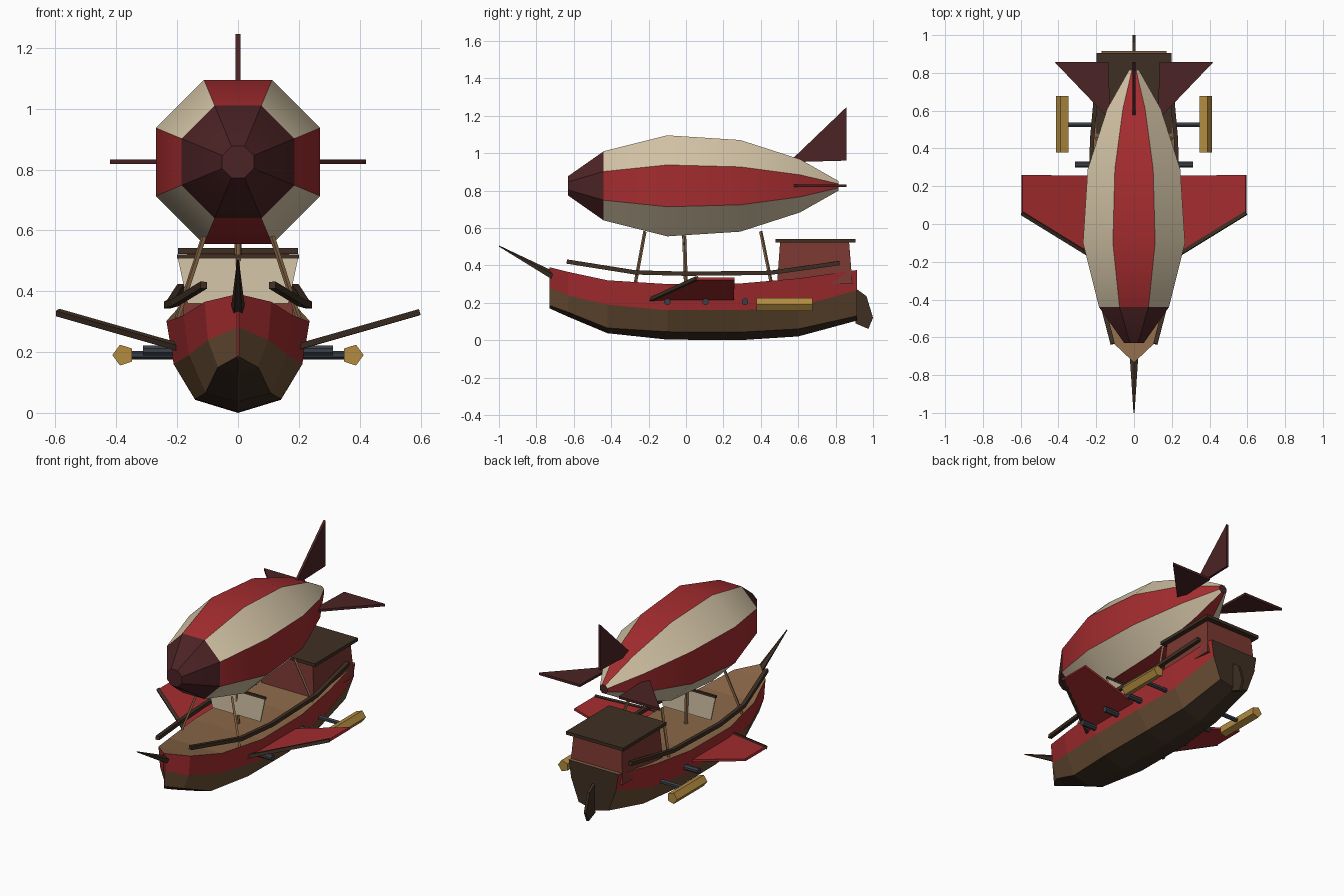
import bpy, math
from mathutils import Vector

if "Cube" in bpy.data.objects:
    bpy.data.objects.remove(bpy.data.objects["Cube"])


def material(name, r, g, b):
    m = bpy.data.materials.new(name)
    lin = [((c / 255 + 0.055) / 1.055) ** 2.4 for c in (r, g, b)]
    m.diffuse_color = (*lin, 1)
    m.use_nodes = True
    m.node_tree.nodes["Principled BSDF"].inputs["Base Color"].default_value = m.diffuse_color
    return m


RED = material("red paint", 164, 44, 47)
CREAM = material("cream canvas", 214, 198, 168)
MAROON = material("dark maroon", 76, 35, 37)
BROWN = material("hull brown", 108, 80, 53)
DARK = material("dark wood", 62, 47, 35)
DECK = material("deck wood", 138, 104, 72)
GOLD = material("brass", 178, 139, 64)
SLATE = material("gun metal", 58, 64, 72)
CABIN = material("cabin red brown", 122, 56, 49)


def make(name, verts, faces, mats, index=None):
    me = bpy.data.meshes.new(name)
    me.from_pydata([tuple(v) for v in verts], [], faces)
    for m in mats:
        me.materials.append(m)
    if index:
        me.polygons.foreach_set("material_index", index)
    import bmesh
    bm = bmesh.new()
    bm.from_mesh(me)
    bmesh.ops.recalc_face_normals(bm, faces=bm.faces)
    bm.to_mesh(me)
    bm.free()
    ob = bpy.data.objects.new(name, me)
    bpy.context.collection.objects.link(ob)
    return ob


def loft(name, rings, mats, rule=lambda r, s: 0, caps=(0, 0)):
    """Skin a list of equal rings; rule(ring, segment) gives the material."""
    n = len(rings[0])
    verts = [v for ring in rings for v in ring]
    faces, index = [], []
    for r in range(len(rings) - 1):
        for s in range(n):
            t = (s + 1) % n
            faces.append((r * n + s, r * n + t, (r + 1) * n + t, (r + 1) * n + s))
            index.append(rule(r, s))
    faces += [tuple(range(n)), tuple(range(len(verts) - n, len(verts)))]
    return make(name, verts, faces, mats, index + list(caps))


def beam(name, pts, radii, mat, sides=4, up=(1, 0, 1)):
    """Polygonal bar through pts; corner 0 points along up."""
    pts = [Vector(p) for p in pts]
    rings = []
    for i, p in enumerate(pts):
        d = (pts[min(i + 1, len(pts) - 1)] - pts[max(i - 1, 0)]).normalized()
        u = Vector(up)
        u = (u - d * u.dot(d)).normalized()
        w = d.cross(u)
        r = radii[i] if isinstance(radii, tuple) else radii
        rings.append([p + r * (u * math.cos(a) + w * math.sin(a))
                      for a in (math.tau * k / sides for k in range(sides))])
    return loft(name, rings, [mat])


def slab(name, pts, thick, mat):
    """Flat polygon given thickness along its normal."""
    pts = [Vector(p) for p in pts]
    n = (pts[1] - pts[0]).cross(pts[2] - pts[0]).normalized() * thick / 2
    return loft(name, [[p - n for p in pts], [p + n for p in pts]], [mat])


# Hull: y, half width, then heights of keel, bilge, paint line and deck edge
sections = [(-.73, .004, .17, .185, .28, .39), (-.63, .11, .125, .15, .24, .365),
            (-.42, .18, .037, .065, .19, .32), (-.1, .235, .003, .045, .16, .30),
            (.29, .235, 0, .043, .16, .303), (.6, .21, .02, .06, .18, .33),
            (.915, .172, .105, .13, .267, .375)]
rings = [[(0, y, k), (.6 * w, y, b), (.9 * w, y, m), (w, y, t),
          (-w, y, t), (-.9 * w, y, m), (-.6 * w, y, b)]
         for y, w, k, b, m, t in sections]
loft("hull", rings, [DARK, BROWN, RED, DECK],
     lambda r, s: (0, 1, 2, 3, 2, 1, 0)[s], (2, 0))

# Balloon: octagonal envelope with alternating stripes and a dark nose
CZ = .825
profile = [(-.63, .052), (-.44, .185), (-.1, .27), (.29, .245), (.61, .142), (.815, .026)]
rings = []
for y, apothem in profile:
    r = apothem / math.cos(math.pi / 8)
    rings.append([(r * math.cos(a), y, CZ + r * math.sin(a))
                  for a in (math.pi / 8 + math.pi / 4 * k for k in range(8))])
balloon = loft("balloon", rings, [RED, CREAM, MAROON],
               lambda r, s: 2 if r == 0 else (1 if s % 2 == 0 else 0), (2, 2))
bpy.context.view_layer.objects.active = balloon
balloon.select_set(True)
bpy.ops.object.shade_smooth_by_angle(angle=math.radians(30))

# Tail fins: same outline turned left, up and right
fin = [(.575, .15), (.857, .42), (.857, .135), (.61, .128)]
for label, dx, dz in (("left", -1, 0), ("top", 0, 1), ("right", 1, 0)):
    slab(label + "_tail_fin", [(dx * r, y, CZ + dz * r) for y, r in fin], .015, MAROON)

# Bowsprit and rudder
beam("bowsprit", [(0, -.70, .338), (0, -1, .503)], (.024, .003), DARK, 5, (0, 0, 1))
slab("rudder", [(0, .91, .275), (0, .965, .235), (0, 1, .12), (0, .975, .06), (0, .905, .09)],
     .016, DARK)

# Cabin with tapered walls and a flat roof
def rect(x, y0, y1, z):
    return [(-x, y0, z), (x, y0, z), (x, y1, z), (-x, y1, z)]


loft("cabin", [rect(.182, .487, .89, .30), rect(.168, .503, .872, .525)], [CABIN])
loft("cabin_roof", [rect(.198, .478, .905, .522), rect(.198, .478, .905, .542)], [DARK])

# Mast, yard and small sail amidships
beam("mast", [(0, .0, .29), (0, -.01, .56)], .012, DECK, 6)
beam("sail_yard", [(-.2, -.012, .514), (.2, -.012, .514)], .01, DARK, 4, (0, 1, 1))
slab("sail", [(-.166, -.012, .36), (.166, -.012, .36), (.198, -.012, .51), (-.198, -.012, .51)],
     .008, CREAM)

# Paired parts
for side, s in (("right", 1), ("left", -1)):
    beam(side + "_rail", [(s * .113, -.635, .42), (s * .208, -.27, .362),
                          (s * .232, .0, .355), (s * .222, .45, .36), (s * .188, .82, .412)],
         .016, DARK, 4, (s, 0, 1))
    for label, y0, y1 in (("front", -.27, -.22), ("rear", .455, .40)):
        beam(f"{side}_{label}_strut", [(s * .2, y0, .31), (s * .112, y1, .58)], .009, DECK)
    # Side wing with dark leading edge
    slab(side + "_wing", [(s * .19, -.185, .213), (s * .593, .062, .328),
                          (s * .593, .26, .328), (s * .19, .255, .213)], .014, RED)
    beam(side + "_wing_edge", [(s * .19, -.19, .215), (s * .593, .058, .33)], .014, DARK)
    # Cannons
    for i, y in enumerate((-.1, .105, .315)):
        beam(f"{side}_cannon_{i + 1}", [(s * .17, y, .205), (s * .313, y, .205)],
             .018, SLATE, 8, (0, .38, .92))
    # Engine pod on its arm
    beam(side + "_engine_arm", [(s * .17, .525, .19), (s * .36, .525, .19)], .014, SLATE, 6)
    beam(side + "_engine_pod", [(s * .377, .378, .19), (s * .377, .677, .19)],
         .036, GOLD, 5, (s, 0, 0))
